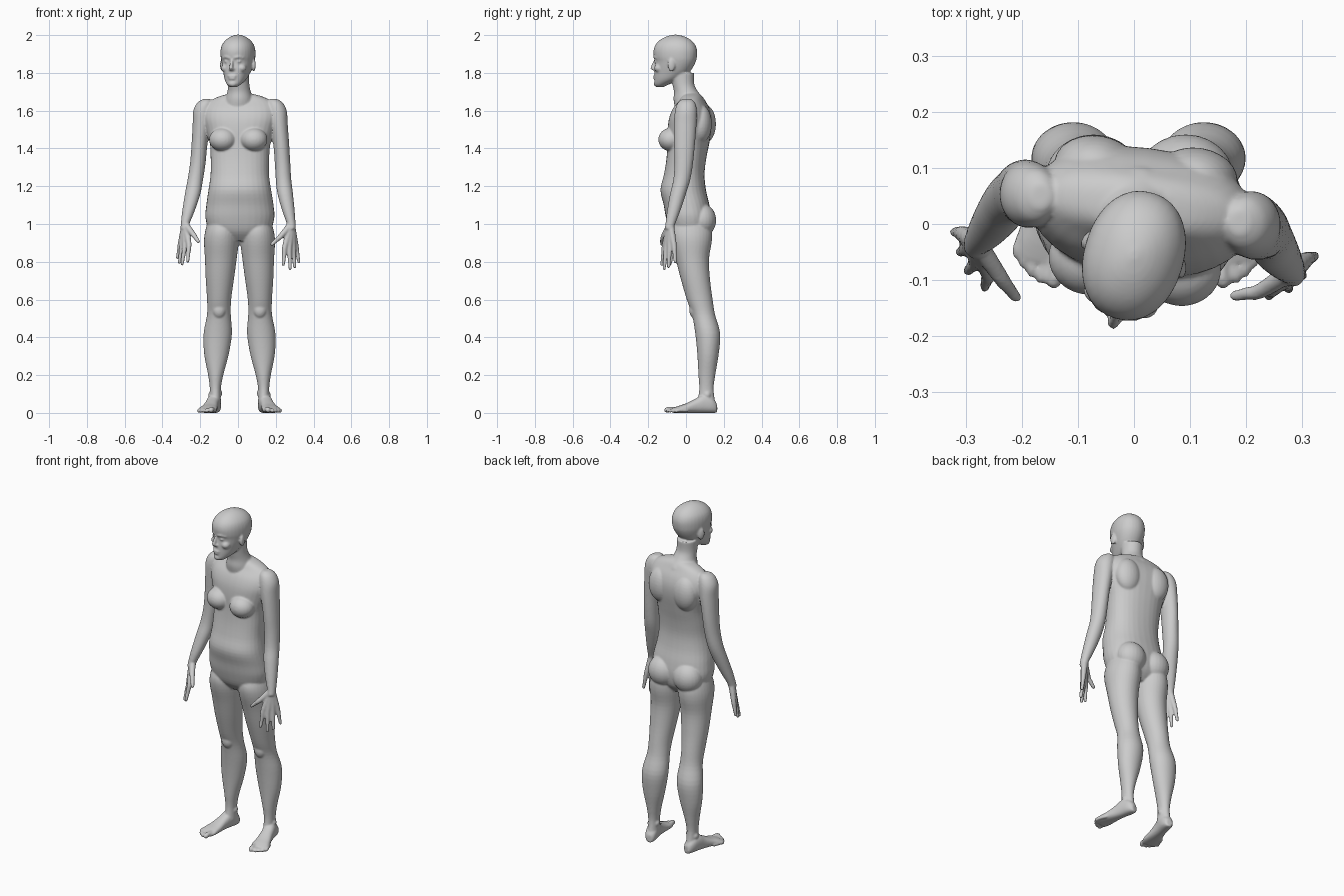
import bpy, bmesh, math
from mathutils import Vector, Matrix

parts = []
SEG = 32


def finish(name, bm):
    bmesh.ops.recalc_face_normals(bm, faces=bm.faces)
    me = bpy.data.meshes.new(name)
    bm.to_mesh(me)
    bm.free()
    ob = bpy.data.objects.new(name, me)
    bpy.context.collection.objects.link(ob)
    parts.append(ob)


def skin(name, rings):
    bm = bmesh.new()
    vs = [[bm.verts.new(p) for p in r] for r in rings]
    n = len(vs[0])
    for a, b in zip(vs, vs[1:]):
        for i in range(n):
            j = (i + 1) % n
            bm.faces.new((a[i], a[j], b[j], b[i]))
    bm.faces.new(vs[0])
    bm.faces.new(vs[-1])
    finish(name, bm)


def refine(rows, k=4):
    """Smooth (Catmull-Rom) in-between rows."""
    out, m = [], len(rows) - 1
    for i in range(m):
        p = [rows[min(max(i + d, 0), m)] for d in (-1, 0, 1, 2)]
        for s in range(k):
            t = s / k
            out.append([0.5 * (2 * b + (c - a) * t + (2 * a - 5 * b + 4 * c - d) * t * t
                               + (3 * b - a - 3 * c + d) * t ** 3) for a, b, c, d in zip(*p)])
    return out + [list(rows[-1])]


def oval(rx, ry, e=2.0):
    f = lambda v: math.copysign(abs(v) ** (2 / e), v)
    return [(rx * f(math.cos(i * math.tau / SEG)), ry * f(math.sin(i * math.tau / SEG)))
            for i in range(SEG)]


def turn(x, y, z, deg, pivot):
    a = math.radians(deg)
    return Vector((pivot[0] + x * math.cos(a) - y * math.sin(a),
                   pivot[1] + x * math.sin(a) + y * math.cos(a), z))


def stack(name, rows, pivot=(0, 0), e=2.0, mirror=None):
    """Horizontal slices: z, centre x, half width, front y, back y, yaw."""
    rings = []
    for z, cx, rx, yf, yb, yaw in refine(rows):
        r = [turn(cx + x, (yf + yb) / 2 + y, z, yaw, pivot) for x, y in oval(rx, (yb - yf) / 2, e)]
        if mirror is not None:
            for p in r:
                p.x = 2 * mirror - p.x
        rings.append(r)
    skin(name, rings)


def tube(name, pts, radii):
    """Round-ended tapering tube through points."""
    rows = refine([(*p, r) for p, r in zip(pts, radii)])
    P = [Vector(r[:3]) for r in rows]
    R = [r[3] for r in rows]
    d0, d1 = (P[0] - P[1]).normalized(), (P[-1] - P[-2]).normalized()
    P = [P[0] + d0 * R[0] * .9, P[0] + d0 * R[0] * .5] + P + [P[-1] + d1 * R[-1] * .5, P[-1] + d1 * R[-1] * .9]
    R = [R[0] * .4, R[0] * .85] + R + [R[-1] * .85, R[-1] * .4]
    rings = []
    for i, (p, r) in enumerate(zip(P, R)):
        q = (P[min(i + 1, len(P) - 1)] - P[max(i - 1, 0)]).to_track_quat('Z', 'Y')
        rings.append([p + q @ Vector((r * math.cos(k * math.tau / 12), r * math.sin(k * math.tau / 12), 0))
                      for k in range(12)])
    skin(name, rings)


def blob(name, loc, rad, yaw=0):
    bm = bmesh.new()
    m = Matrix.Translation(loc) @ Matrix.Rotation(math.radians(yaw), 4, 'Z') @ Matrix.Diagonal((*rad, 1))
    bmesh.ops.create_uvsphere(bm, u_segments=24, v_segments=16, radius=1, matrix=m)
    finish(name, bm)


# Torso, twisting slightly towards the shoulders
TP = (.010, 0)
stack("torso", [
    (.91, 0, .07, -.04, .08, 0), (.96, 0, .155, -.082, .12, 0), (1.03, 0, .182, -.105, .132, 0),
    (1.10, 0, .178, -.118, .124, -1), (1.18, 0, .166, -.135, .106, -2), (1.26, 0, .155, -.117, .098, -3),
    (1.34, 0, .155, -.103, .105, -5), (1.42, 0, .160, -.096, .120, -7), (1.50, 0, .182, -.094, .134, -7),
    (1.56, 0, .198, -.086, .135, -7), (1.61, 0, .192, -.066, .122, -7), (1.65, 0, .165, -.035, .100, -7),
    (1.675, 0, .115, -.02, .085, -7), (1.69, 0, .06, -.01, .07, -7)], TP, 2.3)
for s in (-1, 1):
    blob("breast", turn(s * .083, -.070, 1.447, -7, TP), (.072, .067, .062), -7)
    blob("shoulder_blade", turn(s * .09, .092, 1.53, -7, TP), (.075, .056, .10), -7)
    blob("buttock", (.010 + s * .082, .083, 1.02), (.086, .077, .088))

# Neck and head
stack("neck", [(1.62, .006, .085, -.06, .11, 0), (1.66, .006, .075, -.066, .098, 0),
               (1.70, .006, .062, -.064, .064, 0), (1.74, .003, .057, -.072, .044, 0),
               (1.80, 0, .058, -.085, .044, 0)])
HP, HY = (0, -.056), -17
stack("head", [
    (1.724, 0, .016, -.102, -.07, HY), (1.738, 0, .036, -.112, -.04, HY), (1.765, 0, .055, -.113, .02, HY),
    (1.80, 0, .068, -.113, .070, HY), (1.83, 0, .077, -.111, .094, HY), (1.86, 0, .084, -.108, .109, HY),
    (1.885, 0, .088, -.115, .115, HY), (1.92, 0, .088, -.117, .116, HY), (1.95, 0, .080, -.106, .105, HY),
    (1.975, 0, .061, -.082, .082, HY), (1.993, 0, .035, -.047, .047, HY), (2.002, 0, .008, -.01, .01, HY)],
    HP, 2.15)
face = lambda x, y, z: turn(x, y, z, HY, HP)
tube("nose", [face(0, -.108, 1.872), face(0, -.119, 1.848), face(0, -.127, 1.824)], [.007, .009, .011])
blob("nostrils", face(0, -.112, 1.819), (.018, .014, .009), HY)
blob("upper_lip", face(0, -.110, 1.783), (.025, .011, .007), HY)
blob("lower_lip", face(0, -.110, 1.770), (.021, .011, .007), HY)
blob("chin", face(0, -.101, 1.742), (.024, .018, .016), HY)
for s in (-1, 1):
    tube("brow", [face(s * .014, -.110, 1.880), face(s * .034, -.104, 1.885), face(s * .055, -.088, 1.880)],
         [.007, .008, .006])
    blob("eye", face(s * .033, -.094, 1.860), (.014, .013, .009), HY)
    blob("cheek", face(s * .045, -.078, 1.825), (.024, .025, .022), HY)
    blob("ear", face(s * .086, .004, 1.842), (.010, .020, .035), HY + s * 20)

# Arms: shared heights and radii, each side has its own path
ARM = [(1.662, .018, .022), (1.643, .040, .045), (1.60, .052, .058), (1.53, .047, .060), (1.42, .042, .055),
       (1.32, .041, .049), (1.235, .041, .045), (1.16, .041, .042), (1.07, .033, .035), (1.00, .023, .026),
       (.975, .022, .025)]
PATHS = {
    "left": [(.188, .004), (.196, .002), (.206, 0), (.216, -.004), (.229, -.008), (.236, -.012), (.241, -.022),
             (.250, -.042), (.267, -.065), (.282, -.083), (.284, -.088)],
    "right": [(-.166, .050), (-.174, .050), (-.185, .052), (-.193, .055), (-.204, .057), (-.213, .053),
              (-.226, .042), (-.240, .020), (-.262, -.010), (-.280, -.032), (-.282, -.038)]}
# Knuckle and tip of index to little finger, then the thumb
HANDS = {
    "left": [((.249, -.114, .885), (.240, -.128, .785)), ((.272, -.104, .878), (.276, -.116, .763)),
             ((.292, -.086, .882), (.300, -.092, .773)), ((.306, -.064, .892), (.322, -.057, .800)),
             ((.226, -.119, .935), (.180, -.128, .893))],
    "right": [((-.260, -.087, .895), (-.266, -.113, .803)), ((-.281, -.067, .888), (-.296, -.084, .788)),
              ((-.296, -.043, .890), (-.310, -.050, .797)), ((-.304, -.018, .900), (-.320, -.014, .822)),
              ((-.237, -.096, .945), (-.210, -.131, .908))]}
for side, path in PATHS.items():
    stack(side + "_arm", [(z, x, rx, y - ry, y + ry, 0) for (z, rx, ry), (x, y) in zip(ARM, path)])
    wrist = Vector((*path[-2], 1.0))
    for i, (k, t) in enumerate(HANDS[side]):
        k, t = Vector(k), Vector(t)
        start = wrist.lerp(k, .12)
        rad = [.019, .0145, .0115, .009] if i < 4 else [.018, .0145, .012, .010]
        tube(side + "_finger", [start, k, k.lerp(t, .5), t], rad)

# Legs and feet, mirrored about the stance centre
LEG = [(1.03, .10, .07, -.06, .11, 0), (.97, .102, .086, -.085, .135, 0), (.91, .104, .092, -.082, .137, 0),
       (.815, .107, .084, -.055, .122, 0), (.71, .112, .075, -.028, .127, 0), (.60, .116, .064, .004, .141, 0),
       (.52, .117, .063, .032, .154, 0), (.42, .123, .075, .049, .181, 0), (.31, .130, .065, .060, .173, 0),
       (.20, .134, .040, .066, .155, 0), (.125, .136, .029, .070, .146, 0), (.05, .136, .030, .060, .156, 0)]
FOOT = [(.003, .016, .045), (.015, .027, .065), (.04, .034, .085), (.08, .035, .095), (.12, .036, .074),
        (.17, .043, .050), (.21, .049, .037), (.24, .045, .026)]
TOES = [(.282, -.030, .0145), (.278, -.006, .0105), (.270, .013, .010), (.258, .030, .010), (.243, .045, .010)]
C, A = .008, math.radians(12.5)
for s in (1, -1):
    stack("leg", LEG, mirror=None if s > 0 else C)

    def ground(d, lat, z):
        x = .130 + d * math.sin(A) + lat * math.cos(A)
        return Vector((x if s > 0 else 2 * C - x, .166 - d * math.cos(A) + lat * math.sin(A), z))

    skin("foot", [[ground(d, x, h / 2 + z) for x, z in oval(w, h / 2, 2.4)] for d, w, h in refine(FOOT)])
    for d, lat, r in TOES:
        tube("toe", [ground(d - .07, lat * .85, r + .003), ground(d - .025, lat, r + .004), ground(d - r, lat, r)],
             [r, r, r])
    blob("kneecap", (C + s * .108, .047, .545), (.036, .030, .045))
    for side, z in ((-1, .105), (1, .095)):
        blob("ankle_bone", (C + s * (.128 + side * .024), .112, z), (.013, .018, .018))

# Fuse everything into one smooth skin
bpy.ops.object.select_all(action='DESELECT')
for ob in parts:
    ob.select_set(True)
body = parts[0]
bpy.context.view_layer.objects.active = body
bpy.ops.object.join()
body.name = "human_body"
rm = body.modifiers.new("fuse", 'REMESH')
rm.mode = 'VOXEL'
rm.voxel_size = .0052
rm.use_smooth_shade = True
sm = body.modifiers.new("soften", 'SMOOTH')
sm.factor = .5
sm.iterations = 5
